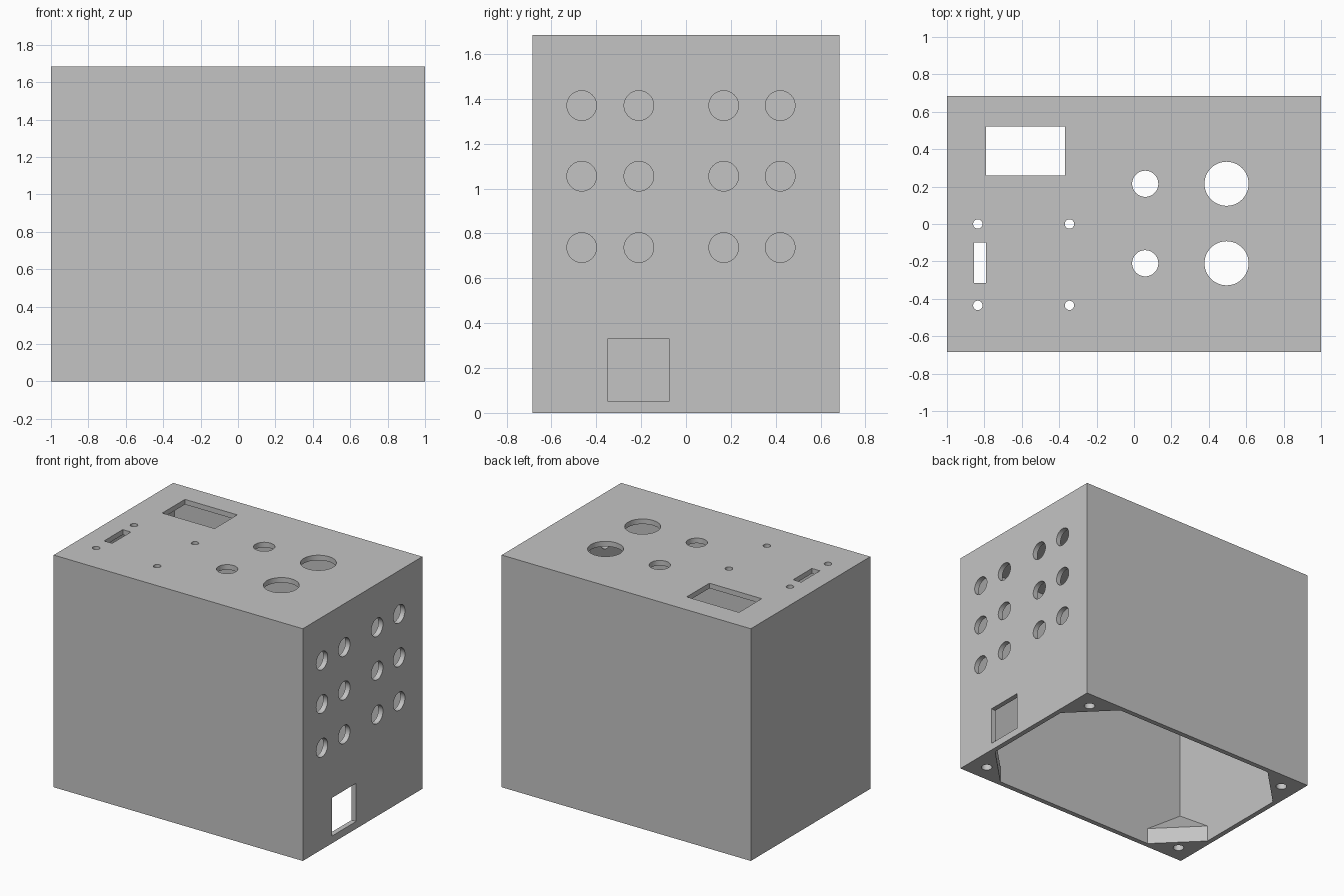
import bpy, bmesh, math
from mathutils import Matrix, Vector

cube = bpy.data.objects.get("Cube")
if cube:
    bpy.data.objects.remove(cube, do_unlink=True)

W, D, H = 2.0, 1.37, 1.685      # outer size
T = 0.037                       # wall thickness

grey = bpy.data.materials.new("light grey plastic")
grey.use_nodes = True
grey.diffuse_color = (0.55, 0.55, 0.55, 1)
grey.node_tree.nodes["Principled BSDF"].inputs["Base Color"].default_value = (0.55, 0.55, 0.55, 1)


def add_box(bm, lo, hi):
    lo, hi = Vector(lo), Vector(hi)
    m = Matrix.Translation((lo + hi) / 2) @ Matrix.Diagonal((*(hi - lo), 1))
    bmesh.ops.create_cube(bm, size=1, matrix=m)


def add_cylinder(bm, centre, radius, depth, axis="Z"):
    m = Matrix.Translation(centre)
    if axis == "X":
        m = m @ Matrix.Rotation(math.pi / 2, 4, "Y")
    bmesh.ops.create_cone(bm, cap_ends=True, segments=48, radius1=radius,
                          radius2=radius, depth=depth, matrix=m)


def make_object(name, bm):
    bmesh.ops.recalc_face_normals(bm, faces=bm.faces)
    mesh = bpy.data.meshes.new(name)
    bm.to_mesh(mesh)
    bm.free()
    mesh.materials.append(grey)
    obj = bpy.data.objects.new(name, mesh)
    bpy.context.collection.objects.link(obj)
    return obj


def activate(obj):
    bpy.ops.object.select_all(action="DESELECT")
    obj.select_set(True)
    bpy.context.view_layer.objects.active = obj


def cut(obj, bm):
    """Subtract the solids in bm from obj, then discard the cutter."""
    cutter = make_object("cutter", bm)
    cutter.hide_render = True
    mod = obj.modifiers.new("cut", "BOOLEAN")
    mod.operation = "DIFFERENCE"
    mod.solver = "EXACT"
    mod.object = cutter
    activate(obj)
    bpy.ops.object.modifier_apply(modifier=mod.name)
    bpy.data.objects.remove(cutter, do_unlink=True)


# Enclosure shell, open underneath
bm = bmesh.new()
add_box(bm, (-W / 2, -D / 2, 0), (W / 2, D / 2, H))
shell = make_object("enclosure_shell", bm)
bm = bmesh.new()
add_box(bm, (T - W / 2, T - D / 2, -0.2), (W / 2 - T, D / 2 - T, H - T))
cut(shell, bm)

# Openings in the top panel: display window, card slot, screw and control holes
bm = bmesh.new()
add_box(bm, (-0.79, 0.26, H - 0.1), (-0.37, 0.52, H + 0.1))
add_box(bm, (-0.855, -0.315, H - 0.1), (-0.79, -0.1, H + 0.1))
for x in (-0.835, -0.345):
    for y in (0.0, -0.435):
        add_cylinder(bm, (x, y, H), 0.025, 0.2)
for x, radius in ((0.06, 0.07), (0.495, 0.118)):
    for y in (0.215, -0.21):
        add_cylinder(bm, (x, y, H), radius, 0.2)

# Openings in the left panel: socket grid and square inlet
for y in (-0.465, -0.21, 0.168, 0.42):
    for z in (0.737, 1.055, 1.37):
        add_cylinder(bm, (W / 2, y, z), 0.066, 0.2, "X")
add_box(bm, (W / 2 - 0.1, -0.35, 0.053), (W / 2 + 0.1, -0.073, 0.33))
cut(shell, bm)
activate(shell)
bpy.ops.object.shade_smooth_by_angle(angle=math.radians(30))

# Triangular corner mounts with sloping tops and blind screw holes
LEG, LOW, HIGH = 0.295, 0.12, 0.33
for sx, x_name in ((1, "left"), (-1, "right")):
    for sy, y_name in ((-1, "front"), (1, "back")):
        cx, cy = sx * (W / 2 - T), sy * (D / 2 - T)
        bm = bmesh.new()
        for x, y, top in ((cx, cy, HIGH), (cx - sx * LEG, cy, LOW), (cx, cy - sy * LEG, LOW)):
            bm.verts.new((x, y, 0))
            bm.verts.new((x, y, top))
        bmesh.ops.convex_hull(bm, input=bm.verts)
        bmesh.ops.dissolve_limit(bm, angle_limit=0.01, verts=bm.verts, edges=bm.edges)
        mount = make_object(f"corner_mount_{y_name}_{x_name}", bm)
        bm = bmesh.new()
        add_cylinder(bm, (sx * 0.87, sy * 0.556, 0), 0.037, 0.28)
        cut(mount, bm)
        activate(mount)
        bpy.ops.object.shade_smooth_by_angle(angle=math.radians(30))
